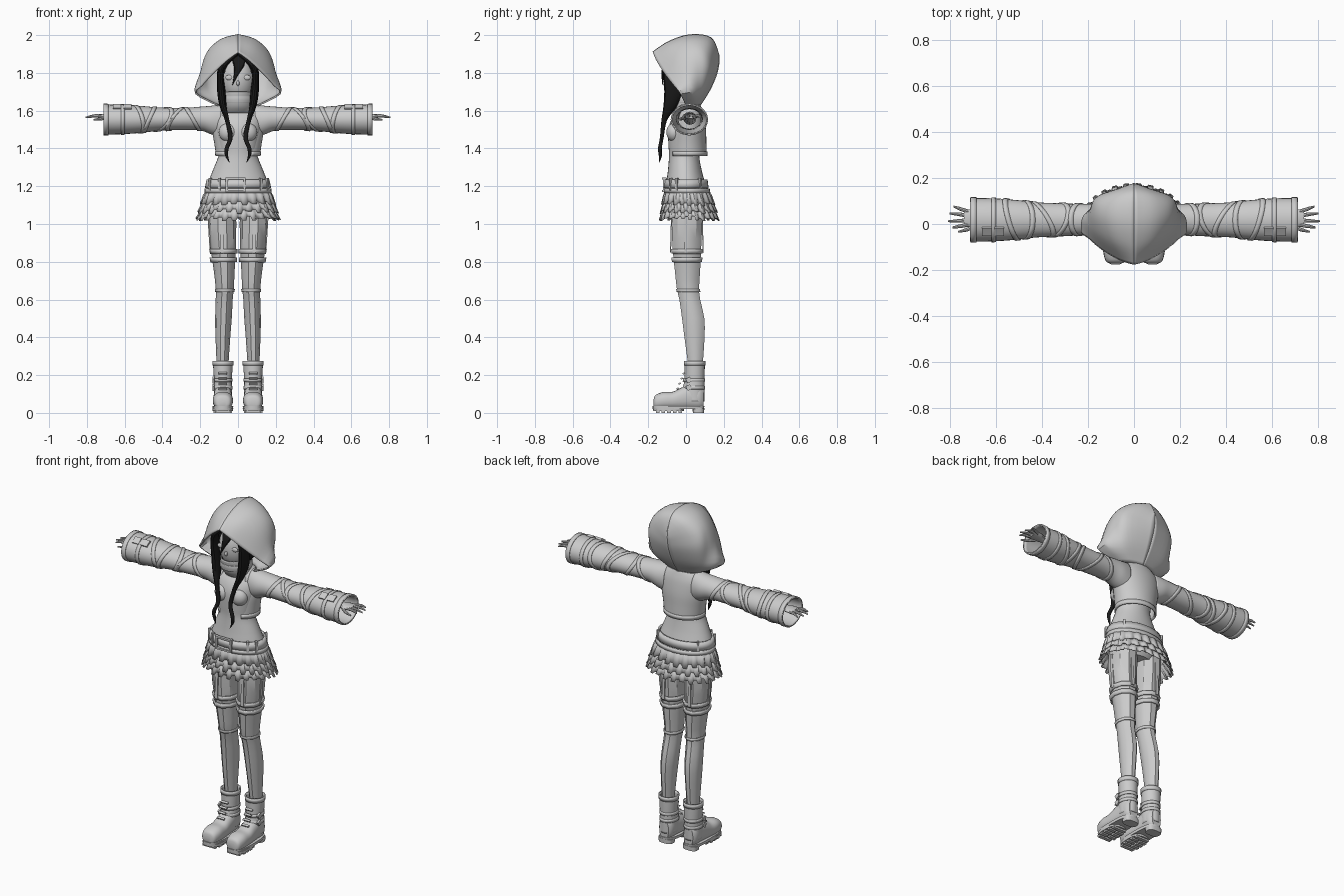
import bpy, bmesh, math, random
from mathutils import Matrix, Vector, Euler
random.seed(4)
C = bpy.context.scene.collection
BLACK = bpy.data.materials.new("black_hair")
BLACK.diffuse_color = (0.01, 0.01, 0.01, 1)


def finish(name, bm, mirror=False, thick=0, mat=None):
    bmesh.ops.remove_doubles(bm, verts=bm.verts, dist=1e-5)
    bmesh.ops.recalc_face_normals(bm, faces=bm.faces)
    me = bpy.data.meshes.new(name)
    bm.to_mesh(me)
    bm.free()
    ob = bpy.data.objects.new(name, me)
    C.objects.link(ob)
    if thick:
        m = ob.modifiers.new("thickness", 'SOLIDIFY')
        m.thickness, m.offset = thick, 0
    if mirror:
        ob.modifiers.new("mirror", 'MIRROR').use_mirror_merge = True
    if mat:
        me.materials.append(mat)
    return ob


def smooth(rows, k):
    """Catmull-Rom resampling of a list of equal-length tuples"""
    out = []
    for i in range(len(rows) - 1):
        p = [rows[max(0, min(len(rows) - 1, i + d))] for d in (-1, 0, 1, 2)]
        for j in range(k):
            t = j / k
            out.append(tuple(0.5 * (2*b + (c-a)*t + (2*a-5*b+4*c-d)*t*t + (3*b-a-3*c+d)*t**3)
                             for a, b, c, d in zip(*p)))
    return out + [tuple(rows[-1])]


def grid(bm, rings, closed=True, caps=False):
    vs = [[bm.verts.new(p) for p in r] for r in rings]
    n = len(vs[0])
    for a, b in zip(vs, vs[1:]):
        for i in range(n if closed else n - 1):
            bm.faces.new((a[i], a[(i+1) % n], b[(i+1) % n], b[i]))
    if caps:
        bm.faces.new(vs[0])
        bm.faces.new(vs[-1])


def tube(name, st, n=24, axis='z', k=4, arc=None, caps=True, power=2, **kw):
    """Loft of ellipses: station = (position on axis, centre a, centre b, radius a, radius b)"""
    bm, rings = bmesh.new(), []
    a0, a1 = arc or (0, 360)
    for s, ca, cb, ra, rb in (smooth(st, k) if k > 1 else st):
        ring = []
        for i in range(n):
            t = math.radians(a0 + (a1 - a0) * i / (n - 1 if arc else n))
            c, d = math.cos(t), math.sin(t)
            u = ca + ra * math.copysign(abs(c) ** (2 / power), c)
            v = cb + rb * math.copysign(abs(d) ** (2 / power), d)
            ring.append({'z': (u, v, s), 'x': (s, u, v), 'y': (u, s, v)}[axis])
        rings.append(ring)
    grid(bm, rings, not arc, caps and not arc)
    return finish(name, bm, **kw)


def box(name, loc, size, rot=(0, 0, 0), **kw):
    bm = bmesh.new()
    bmesh.ops.create_cube(bm, size=1, matrix=Matrix.LocRotScale(Vector(loc), Euler(rot), Vector(size)))
    return finish(name, bm, **kw)


def ball(name, loc, size, **kw):
    bm = bmesh.new()
    bmesh.ops.create_uvsphere(bm, u_segments=24, v_segments=16, radius=1,
                              matrix=Matrix.LocRotScale(Vector(loc), None, Vector(size)))
    return finish(name, bm, **kw)


# hood: half arches from the front opening to the back seam
arches = [
    [(0, -.175, 1.91), (.06, -.155, 1.865), (.13, -.115, 1.80), (.19, -.065, 1.735), (.222, -.03, 1.69), (.10, 0, 1.625)],
    [(0, -.09, 1.965), (.08, -.075, 1.94), (.15, -.04, 1.88), (.195, 0, 1.80), (.217, .03, 1.70), (.10, .03, 1.63)],
    [(0, .02, 2.0), (.09, .03, 1.975), (.16, .05, 1.91), (.188, .06, 1.81), (.17, .07, 1.70), (.08, .05, 1.63)],
    [(0, .13, 1.985), (.075, .125, 1.955), (.135, .12, 1.89), (.15, .12, 1.81), (.12, .10, 1.71), (.06, .06, 1.63)],
    [(0, .172, 1.90), (0, .174, 1.88), (0, .173, 1.85), (0, .16, 1.79), (0, .125, 1.71), (0, .075, 1.63)]]
flat = smooth([sum(a, ()) for a in arches], 5)
bm = bmesh.new()
grid(bm, [smooth([r[i:i+3] for i in range(0, 18, 3)], 4) for r in flat], closed=False)
finish("hood", bm, mirror=True, thick=.008)

# head, eyes, nose and face wrap
ball("head", (0, -.012, 1.765), (.092, .1, .13))
ball("hair_cap", (0, .01, 1.78), (.112, .105, .135), mat=BLACK)
ball("eye", (.045, -.097, 1.775), (.022, .008, .014), mirror=True)
ball("nose", (0, -.112, 1.745), (.008, .012, .014))
tube("face_wrap", [(1.59, 0, 0, .07, .06), (1.62, 0, -.012, .077, .075), (1.655, 0, -.016, .08, .085),
                   (1.70, 0, -.02, .076, .09)], thick=.006, caps=False)
tube("face_wrap_fold", [(1.64, 0, -.016, .083, .088), (1.66, 0, -.017, .085, .091),
                        (1.675, 0, -.018, .081, .09)], thick=.004, caps=False)

# black hair: fringe and two long wavy locks
tube("fringe_lock", [(1.895, 0, -.085, .045, .015), (1.84, .005, -.112, .028, .012), (1.79, -.01, -.122, .012, .008),
                     (1.735, -.03, -.124, .001, .001)], n=10, mat=BLACK)
tube("long_lock", [(1.9, .015, -.09, .03, .02), (1.85, .07, -.1, .024, .02), (1.8, .092, -.085, .016, .035),
                   (1.7, .088, -.07, .022, .045), (1.62, .078, -.085, .018, .035), (1.55, .058, -.115, .012, .015),
                   (1.46, .04, -.128, .012, .01), (1.40, .06, -.138, .011, .01), (1.36, .06, -.136, .008, .008),
                   (1.325, .045, -.142, .001, .001)], n=12, mirror=True, mat=BLACK)

# torso, bust and open cropped jacket
tube("torso", [(1.06, 0, .01, .10, .07), (1.12, 0, .01, .15, .10), (1.2, 0, 0, .162, .105), (1.28, 0, -.006, .135, .09),
               (1.36, 0, -.01, .104, .08), (1.42, 0, -.01, .108, .083), (1.5, 0, -.006, .122, .088),
               (1.56, 0, .005, .125, .078), (1.61, 0, .02, .10, .055), (1.65, 0, .02, .05, .045),
               (1.7, 0, .02, .045, .045)], n=32)
ball("bust", (.052, -.062, 1.485), (.05, .042, .05), mirror=True)
tube("jacket", [(1.365, 0, .012, .113, .094), (1.43, 0, .012, .122, .092), (1.5, 0, .014, .134, .088),
                (1.57, 0, .018, .135, .074), (1.61, 0, .02, .11, .06), (1.635, 0, .02, .07, .05)],
     n=32, arc=(-55, 235), thick=.008)
tube("jacket_hem", [(1.36, 0, .012, .116, .097), (1.385, 0, .012, .118, .098)], k=1, n=32, arc=(-55, 235), thick=.008)

# wide sleeves, open at the cuff
sleeve = smooth([(.09, .02, 1.545, .06, .085), (.14, .02, 1.55, .066, .073), (.2, .02, 1.558, .064, .06),
                 (.3, .018, 1.556, .068, .055), (.42, .018, 1.555, .073, .059), (.5, .018, 1.554, .082, .067),
                 (.6, .018, 1.553, .09, .074), (.712, .018, 1.553, .092, .077)], 4)
tube("sleeve", sleeve, n=28, axis='x', k=1, caps=False, mirror=True, thick=.006)


def wrap(name, x0, tilt, phase, width=.022):
    """Slanted strap that follows the sleeve"""
    bm, rings = bmesh.new(), []
    for w in (-width / 2, width / 2):
        ring = []
        for i in range(28):
            t = math.tau * i / 28
            x = x0 + w + tilt * math.sin(t + phase)
            s = min(sleeve, key=lambda q: abs(q[0] - x))
            ring.append((x, s[1] + (s[3] + .004) * math.cos(t), s[2] + (s[4] + .004) * math.sin(t)))
        rings.append(ring)
    grid(bm, rings)
    finish(name, bm, mirror=True, thick=.006)


for i, (x0, tilt, ph) in enumerate([(.24, .035, 0), (.33, -.045, .5), (.40, .05, 2.2), (.47, -.03, 0), (.53, .03, 1)]):
    wrap(f"sleeve_wrap_{i}", x0, tilt, ph)
wrap("cuff_band", .698, 0, 0, .026)
wrap("sleeve_band", .61, 0, 0, .02)
for i, x in enumerate((.585, .64)):
    box(f"sleeve_buckle_{i}", (x, -.032, 1.62), (.042, .04, .012), (.6, 0, 0), mirror=True)

# hands and fingers
tube("forearm", [(.3, .02, 1.56, .035, .035), (.55, .02, 1.565, .028, .024), (.65, .022, 1.568, .022, .018),
                 (.70, .024, 1.57, .038, .014), (.74, .026, 1.57, .036, .011)], n=12, axis='x', mirror=True)
for i, (y, end, spread) in enumerate([(-.003, .79, -.012), (.016, .808, -.004), (.036, .803, .01), (.054, .785, .022)]):
    tube(f"finger_{i}", [(.72, y, 1.57, .009, .009), (.76, y + spread * .6, 1.573, .008, .008),
                         (end, y + spread, 1.564, .004, .004)], n=8, axis='x', mirror=True)
tube("thumb", [(.685, 0, 1.565, .01, .009), (.72, -.022, 1.558, .009, .009), (.765, -.034, 1.552, .004, .004)],
     n=8, axis='x', mirror=True)

# belts and buckle
tube("belt", [(1.19, 0, 0, .17, .114), (1.235, 0, 0, .16, .108)], k=1, n=36, caps=False, thick=.012)
tube("lower_belt", [(1.165, 0, .006, .174, .119), (1.188, 0, .004, .172, .117)], k=1, n=36, caps=False, thick=.008)
for i, (x, w) in enumerate(((-.06, .012), (.035, .012))):
    box(f"buckle_side_{i}", (x, -.113, 1.208), (w, .018, .075))
for i, z in enumerate((1.175, 1.241)):
    box(f"buckle_bar_{i}", (-.0125, -.118, z), (.1, .016, .01))
for i, a in enumerate((-150, -125, -45, -25, 40, 140)):
    t = math.radians(a)
    box(f"belt_loop_{i}", (.17 * math.cos(t), .114 * math.sin(t), 1.21), (.012, .016, .065),
        (0, 0, math.atan2(math.sin(t) / .114, math.cos(t) / .17) + math.pi / 2))


# ragged box-pleated skirt tiers
def ruffle(name, stations, pleats, depth):
    n, bm, rings = pleats * 4, bmesh.new(), []
    drop = [random.uniform(-.006, .008) for _ in range(pleats * 2)]
    for j, (z, cy, rx, ry) in enumerate(stations):
        ring = []
        for i in range(n):
            t = math.tau * (i + (-.25, .25)[i % 2]) / n
            d = depth * j / 2 * (1 if i % 4 < 2 else -1)
            ring.append(((rx + d) * math.cos(t), cy + (ry + d) * math.sin(t),
                         z + (drop[i // 2] + (0 if i % 4 < 2 else .012) if j == 2 else 0)))
        rings.append(ring)
    grid(bm, rings)
    finish(name, bm, thick=.004)


ruffle("skirt_tier_top", [(1.195, .004, .158, .106), (1.15, .008, .182, .125), (1.10, .012, .195, .136)], 22, .006)
ruffle("skirt_tier_middle", [(1.14, .008, .166, .114), (1.10, .012, .194, .134), (1.06, .015, .208, .146)], 24, .007)
ruffle("skirt_tier_bottom", [(1.095, .01, .172, .12), (1.06, .014, .202, .142), (1.022, .017, .218, .152)], 26, .007)

# faceted legs with thigh bands and straps
tube("leg", [(1.12, .082, .01, .07, .083), (1.0, .084, .005, .075, .085), (.85, .077, .005, .065, .078),
             (.75, .073, .008, .055, .07), (.66, .07, .01, .048, .062), (.6, .073, .02, .045, .058),
             (.5, .077, .038, .044, .062), (.4, .08, .045, .039, .056), (.25, .082, .05, .031, .04)],
     n=10, k=2, mirror=True)
for i, (z, g) in enumerate(((.855, .004), (.81, .002))):
    tube(f"thigh_band_{i}", [(z - .012, .076, .005, .064 + g, .078 + g), (z + .012, .0775, .005, .067 + g, .08 + g)],
         n=10, k=1, caps=False, thick=.008, mirror=True)
for i, (x, y) in enumerate(((.085, -.079), (.153, .0), (.085, .088))):
    sz = (.018, .006, .2) if i != 1 else (.006, .018, .2)
    box(f"garter_strap_{i}", (x, y, .95), sz, ((-.03, 0, 0), (0, .06, 0), (.03, 0, 0))[i], mirror=True)
tube("knee_strap", [(.64, .07, .013, .05, .064), (.655, .07, .011, .051, .065)], n=10, k=1, caps=False,
     thick=.004, mirror=True)

# boots
tube("boot_foot", [(-.172, .08, .05, .022, .018), (-.162, .08, .058, .042, .036), (-.12, .08, .065, .053, .045),
                   (-.07, .08, .066, .052, .046), (-.03, .08, .075, .05, .056), (.02, .08, .085, .047, .065),
                   (.07, .08, .085, .044, .065), (.093, .08, .08, .03, .055)], axis='y', power=2.4, mirror=True)
tube("boot_shaft", [(.06, .08, .045, .044, .05), (.12, .08, .04, .045, .056), (.17, .08, .045, .044, .05),
                    (.22, .08, .046, .047, .05), (.272, .08, .046, .05, .051)], caps=False, thick=.006, mirror=True)
tube("boot_top_band", [(.25, .08, .046, .052, .053), (.275, .08, .046, .053, .054)], k=1, caps=False,
     thick=.006, mirror=True)
for i, z in enumerate((.125, .165)):
    tube(f"ankle_strap_{i}", [(z, .08, .042, .048, .057), (z + .018, .08, .043, .048, .055)], k=1, caps=False,
         thick=.006, mirror=True)
    box(f"ankle_buckle_{i}", (.129, .015, z + .009), (.01, .026, .026), (.5, 0, 0), mirror=True)
for i in range(4):
    box(f"lace_{i}", (.08, -.045 + i * .011, .128 + i * .027), (.045, .012, .008), (.5, 0, 0), mirror=True)
tube("sole_plate", [(.02, .08, -.04, .054, .136), (.036, .08, -.04, .055, .137)], k=1, n=32, power=3, mirror=True)
tube("sole_front", [(.01, .08, -.092, .054, .081), (.026, .08, -.092, .055, .083)], k=1, n=28, power=2.8, mirror=True)
tube("heel", [(0, .08, .066, .043, .03), (.026, .08, .066, .045, .031)], k=1, power=3, mirror=True)
for i in range(5):
    for j, x in enumerate((.053, .107)):
        inset = .008 if i in (0, 4) else 0
        box(f"sole_lug_{i}_{j}", (x + (inset if j == 0 else -inset), -.15 + i * .03, .007), (.044, .02, .014), mirror=True)

# smooth shading with sharp edges kept
for ob in C.objects:
    ob.select_set(True)
bpy.context.view_layer.objects.active = C.objects[0]
bpy.ops.object.shade_smooth_by_angle(angle=math.radians(34))
